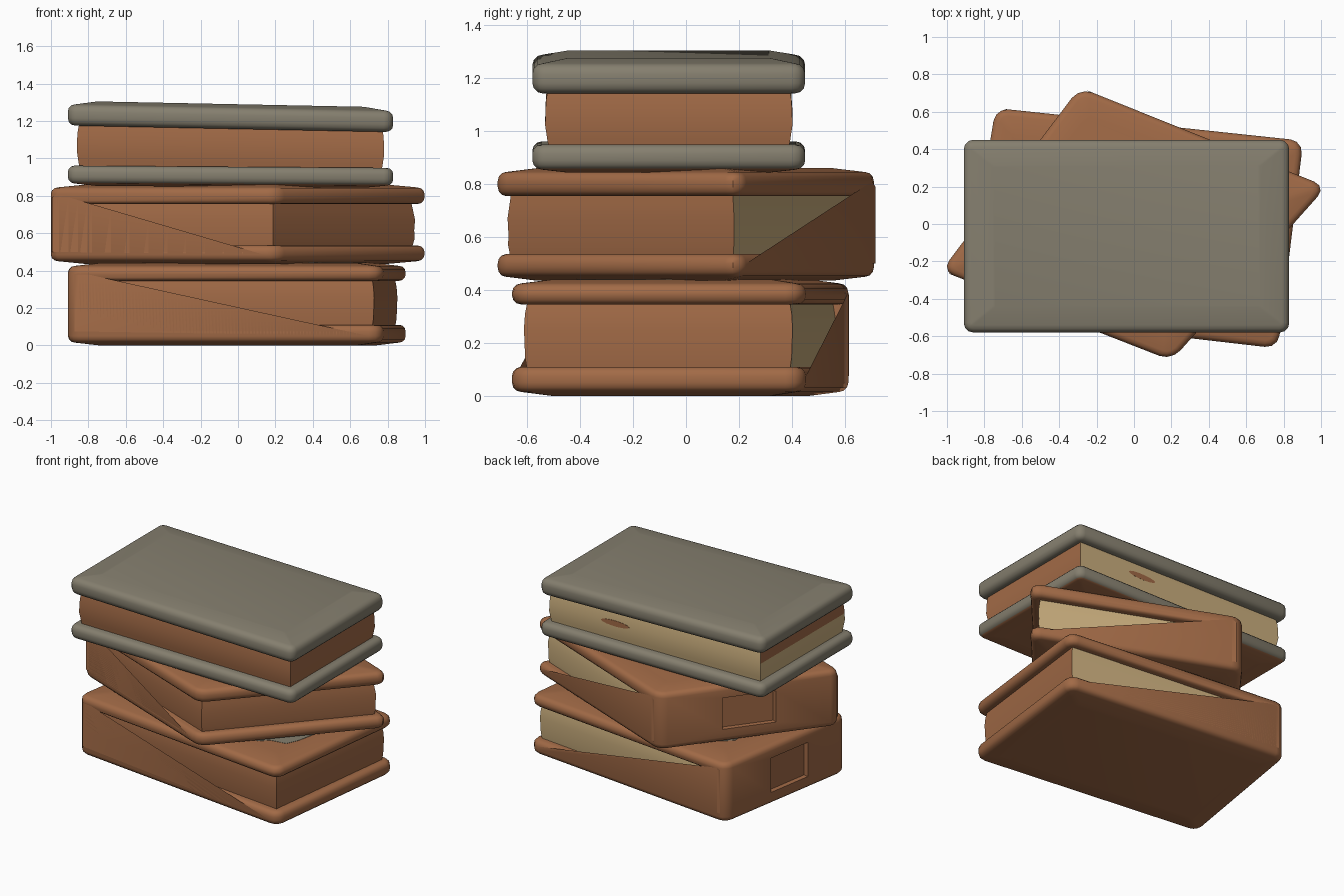
import bpy, bmesh, math, random
from mathutils import Vector

if "Cube" in bpy.data.objects:
    bpy.data.objects.remove(bpy.data.objects["Cube"])

random.seed(4)

def material(name, rgb):
    m = bpy.data.materials.new(name)
    m.diffuse_color = (*rgb, 1)
    m.use_nodes = True
    m.node_tree.nodes["Principled BSDF"].inputs["Base Color"].default_value = m.diffuse_color
    return m

BROWN = material("leather_brown", (0.36, 0.145, 0.062))
GREY = material("cover_grey", (0.235, 0.212, 0.158))
TAN = material("page_tan", (0.60, 0.43, 0.21))


class Book:
    """Footprint with four corners: front left, front right, back right, back left."""
    def __init__(self, name, corners):
        self.name = name
        self.c = [Vector(p) for p in corners]
        a, b, c, d = self.c
        self.w = ((b - a).length + (c - d).length) / 2
        self.d = ((d - a).length + (c - b).length) / 2

    def finish(self, bm, part, mats, rule=None, tilt=0.0):
        # colour by rule in book space, then map onto the footprint
        bm.normal_update()
        if rule:
            for f in bm.faces:
                f.material_index = rule(f.normal, f.calc_center_median())
        a, b, c, d = self.c
        for v in bm.verts:
            s, t = v.co.x / self.w + 0.5, v.co.y / self.d + 0.5
            p = a.lerp(b, s).lerp(d.lerp(c, s), t)
            v.co = (p.x, p.y, v.co.z + tilt * (0.5 - s))
        bmesh.ops.recalc_face_normals(bm, faces=bm.faces[:])
        me = bpy.data.meshes.new(self.name + "_" + part)
        bm.to_mesh(me)
        bm.free()
        for m in mats:
            me.materials.append(m)
        for p in me.polygons:
            p.use_smooth = True
        me.set_sharp_from_angle(angle=math.radians(38))
        ob = bpy.data.objects.new(me.name, me)
        bpy.context.collection.objects.link(ob)
        return ob

    def cover(self, part, profile, mats, corner=0.07, edge=0.035, crown=(0.015, 0.015),
              spine_panel=None, rule=None, tilt=0.0):
        # xz profile extruded through the depth, corners and rims rounded
        bm = bmesh.new()
        f = bm.faces.new([bm.verts.new((x, -self.d / 2, z)) for x, z in profile])
        ext = bmesh.ops.extrude_face_region(bm, geom=[f])
        for v in ext["geom"]:
            if isinstance(v, bmesh.types.BMVert):
                v.co.y = self.d / 2
        bmesh.ops.recalc_face_normals(bm, faces=bm.faces[:])
        bm.normal_update()
        upright = [e for e in bm.edges
                   if abs(e.verts[0].co.z - e.verts[1].co.z) > 0.02
                   and all(abs(v.co.x) > self.w / 2 - 0.001 for v in e.verts)]
        bmesh.ops.bevel(bm, geom=upright, offset=corner, segments=3, profile=0.5, affect='EDGES')
        bm.normal_update()
        rims = [e for e in bm.edges if e.is_convex and e.calc_face_angle(0) > 0.9]
        bmesh.ops.bevel(bm, geom=rims, offset=edge, segments=3, profile=0.5, affect='EDGES')
        bm.normal_update()
        # gentle crown on the outer faces
        for sign, rise in ((-1, crown[0]), (1, crown[1])):
            if rise:
                f = max(bm.faces, key=lambda q: sign * q.calc_center_median().z
                        + (10 if q.normal.z * sign > 0.95 else 0))
                bmesh.ops.inset_individual(bm, faces=[f], thickness=0.001)
                for v in f.verts:
                    v.co.x *= 0.86
                    v.co.y *= 0.80
                    v.co.z += sign * rise
        # sunken label panel on the spine
        if spine_panel:
            y0, y1, z0, z1 = spine_panel
            f = max((q for q in bm.faces if q.normal.x < -0.95), key=lambda q: q.calc_area())
            bmesh.ops.inset_individual(bm, faces=[f], thickness=0.01)
            cen = f.calc_center_median()
            for v in f.verts:
                v.co.y = y0 if v.co.y < cen.y else y1
                v.co.z = z0 if v.co.z < cen.z else z1
            bmesh.ops.inset_individual(bm, faces=[f], thickness=0.004)
            for v in f.verts:
                v.co.x += 0.03
        return self.finish(bm, part, mats, rule, tilt)

    def pages(self, z0, z1, x0, tilt=0.0, tan_left=False):
        # page block of slightly uneven layers; back edge is tan
        bm = bmesh.new()
        n, rings = 5, []
        for i in range(n + 1):
            z = z0 + (z1 - z0) * i / n
            ins = 0.062 - 0.012 * math.sin(math.pi * i / n) + random.uniform(-0.004, 0.004)
            x1, y1 = self.w / 2 - ins, self.d / 2 - ins
            xl = x0 if x0 > -self.w / 2 + 0.065 else -x1
            rings.append([bm.verts.new(p) for p in
                          ((xl, -y1, z), (x1, -y1, z), (x1, y1, z), (xl, y1, z))])
        for r, s in zip(rings, rings[1:]):
            for k in range(4):
                m = (k + 1) % 4
                bm.faces.new((r[k], r[m], s[m], s[k]))
        bm.faces.new(rings[0][::-1])
        bm.faces.new(rings[-1])

        def rule(nrm, cen):
            left = tan_left and nrm.x < -0.7 and cen.z < z0 + 0.62 * (z1 - z0)
            return 1 if nrm.y > 0.7 or left else 0
        return self.finish(bm, "pages", [BROWN, TAN], rule, tilt)

    def stain(self, z, rx, ry):
        # faded grey patch on the cover, thin plate
        bm = bmesh.new()
        pts = []
        for i in range(28):
            a = math.tau * i / 28
            k = random.uniform(0.93, 1.05)
            pts.append(bm.verts.new((
                k * rx * math.copysign(abs(math.cos(a)) ** 0.6, math.cos(a)),
                k * ry * math.copysign(abs(math.sin(a)) ** 0.6, math.sin(a)), z)))
        f = bm.faces.new(pts)
        top = bmesh.ops.extrude_face_region(bm, geom=[f])
        for v in top["geom"]:
            if isinstance(v, bmesh.types.BMVert):
                v.co.z += 0.005
        return self.finish(bm, "faded_patch", [GREY])


def bound_book(book, z0, z1, s0, s1, spine, panel):
    # one-piece cover wrapping round the spine, open at the right
    h = book.w / 2
    book.cover("cover", [(-h, z0), (h, z0), (h, s0), (-h + spine, s0),
                         (-h + spine, s1), (h, s1), (h, z1), (-h, z1)],
               [BROWN], spine_panel=panel)
    book.pages(s0 - 0.02, s1 + 0.02, -h + spine - 0.01)


# bottom and middle books
bottom = Book("bottom_book", [(-0.92, -0.47), (0.77, -0.665), (0.905, 0.445), (-0.74, 0.62)])
bound_book(bottom, 0.015, 0.425, 0.11, 0.345, 0.08, (-0.2, 0.14, 0.10, 0.34))
bottom.stain(0.437, 0.66, 0.40)

middle = Book("middle_book", [(-1.03, -0.25), (0.20, -0.73), (1.03, 0.20), (-0.29, 0.73)])
bound_book(middle, 0.45, 0.845, 0.535, 0.755, 0.075, (-0.18, 0.18, 0.54, 0.76))
middle.stain(0.857, 0.46, 0.40)

# top book: two separate grey boards around the pages
top = Book("top_book", [(-0.91, -0.58), (0.83, -0.58), (0.83, 0.45), (-0.91, 0.45)])

def board(z0, z1):
    h = top.w / 2
    return [(-h, z0), (h, z0), (h, z1), (-h, z1)]

top.cover("lower_board", board(0.86, 0.955), [GREY, BROWN], corner=0.05, crown=(0.012, 0),
          rule=lambda n, c: 1 if n.z < -0.9 else 0, tilt=0.012)
top.cover("upper_board", board(1.158, 1.272), [GREY], corner=0.05, edge=0.04,
          crown=(0, 0.018), tilt=0.035)
top.pages(0.93, 1.18, -top.w / 2, tilt=0.02, tan_left=True)

# small brown mark on the tan page edge of the top book
bm = bmesh.new()
ring = [bm.verts.new((0.27 + 0.11 * math.cos(math.tau * i / 14), 0.402,
                      1.07 + 0.02 * math.sin(math.tau * i / 14))) for i in range(14)]
face = bm.faces.new(ring)
ext = bmesh.ops.extrude_face_region(bm, geom=[face])
for v in ext["geom"]:
    if isinstance(v, bmesh.types.BMVert):
        v.co.y -= 0.008
bmesh.ops.recalc_face_normals(bm, faces=bm.faces[:])
me = bpy.data.meshes.new("page_mark")
bm.to_mesh(me)
bm.free()
me.materials.append(BROWN)
bpy.context.collection.objects.link(bpy.data.objects.new("page_mark", me))
